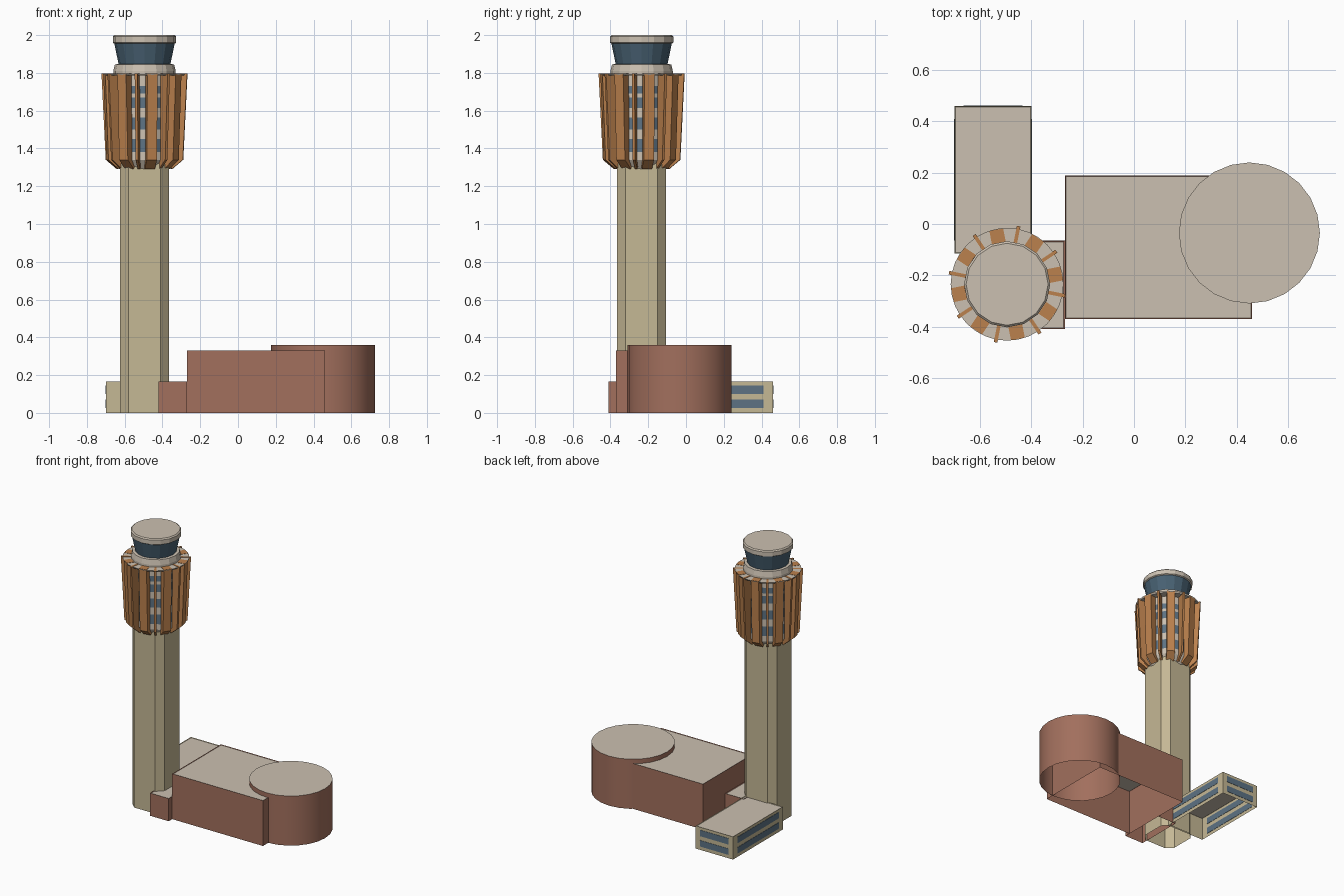
import bpy, bmesh, math
from mathutils import Matrix, Vector

if "Cube" in bpy.data.objects:
    bpy.data.objects.remove(bpy.data.objects["Cube"], do_unlink=True)


def material(name, rgb):
    m = bpy.data.materials.new(name)
    m.use_nodes = True
    m.diffuse_color = (*rgb, 1)
    m.node_tree.nodes["Principled BSDF"].inputs["Base Color"].default_value = (*rgb, 1)
    return m


CREAM = material("cream concrete", (0.56, 0.48, 0.30))
ROOF = material("pale grey roof", (0.60, 0.53, 0.44))
BRICK = material("brick brown", (0.36, 0.16, 0.11))
ORANGE = material("orange copper", (0.50, 0.22, 0.075))
GLASS = material("cab glass", (0.065, 0.12, 0.17))
WINDOW = material("window blue", (0.11, 0.17, 0.23))
TOWER = Vector((-0.495, -0.235, 0))


def finish(bm, name, mats, loc=(0, 0, 0)):
    bmesh.ops.recalc_face_normals(bm, faces=bm.faces)
    me = bpy.data.meshes.new(name)
    bm.to_mesh(me)
    bm.free()
    ob = bpy.data.objects.new(name, me)
    ob.location = loc
    bpy.context.collection.objects.link(ob)
    for m in mats:
        me.materials.append(m)
    return ob


def smooth(ob):
    bpy.ops.object.select_all(action="DESELECT")
    ob.select_set(True)
    bpy.context.view_layer.objects.active = ob
    bpy.ops.object.shade_smooth_by_angle(angle=math.radians(30))


def prism(name, outline, height, wall, rim=0.006):
    """Open-bottomed block with a roof inset behind a thin rim."""
    bm = bmesh.new()
    base = bm.faces.new([bm.verts.new((x, y, 0)) for x, y in outline])
    top = bmesh.ops.extrude_face_region(bm, geom=[base])["geom"]
    bmesh.ops.translate(bm, vec=(0, 0, height), verts=[g for g in top if isinstance(g, bmesh.types.BMVert)])
    low = [f for f in bm.faces if all(v.co.z < 0.001 for v in f.verts)]
    bmesh.ops.delete(bm, geom=low, context="FACES")
    roof = next(f for f in bm.faces if all(v.co.z > 0.001 for v in f.verts))
    if rim:
        bmesh.ops.inset_region(bm, faces=[roof], thickness=rim, depth=-rim / 2)
    roof.material_index = 1
    return finish(bm, name, [wall, ROOF])


def rect(x0, x1, y0, y1):
    return [(x0, y0), (x1, y0), (x1, y1), (x0, y1)]


def circle(x, y, r, n):
    return [(x + r * math.cos(math.tau * i / n), y + r * math.sin(math.tau * i / n)) for i in range(n)]


def turned(name, profile, mats, sides, rule=lambda z, level: 0):
    """Stack of rings around the tower axis, closed at both ends."""
    bm = bmesh.new()
    rings = [[bm.verts.new((x, y, z)) for x, y in circle(0, 0, r, sides)] for r, z in profile]
    for a, b in zip(rings, rings[1:]):
        for i in range(sides):
            j = (i + 1) % sides
            f = bm.faces.new((a[i], a[j], b[j], b[i]))
            f.material_index = rule(f.calc_center_median().z, abs(f.normal.z) > 0.9)
    bm.faces.new(rings[0])
    bm.faces.new(rings[-1])
    return finish(bm, name, mats, TOWER)


def plate(name, x0, x1, y0, y1, z0, z1, mat):
    bm = bmesh.new()
    bmesh.ops.create_cube(bm, size=1)
    size = Vector((x1 - x0, y1 - y0, z1 - z0))
    mid = Vector((x0 + x1, y0 + y1, z0 + z1)) / 2
    bmesh.ops.transform(bm, matrix=Matrix.Translation(mid) @ Matrix.Diagonal((*size, 1)), verts=bm.verts)
    return finish(bm, name, [mat])


def fin(name, outer, inner, width, angle):
    """Side profile in the radial plane, given a tangential width."""
    bm = bmesh.new()
    f = bm.faces.new([bm.verts.new((r, -width / 2, z)) for r, z in outer + inner[::-1]])
    new = bmesh.ops.extrude_face_region(bm, geom=[f])["geom"]
    bmesh.ops.translate(bm, vec=(0, width, 0), verts=[g for g in new if isinstance(g, bmesh.types.BMVert)])
    bmesh.ops.rotate(bm, cent=(0, 0, 0), matrix=Matrix.Rotation(math.radians(angle), 3, "Z"), verts=bm.verts)
    return finish(bm, name, [ORANGE], TOWER)


# Terminal blocks
prism("main_hall", rect(-0.27, 0.46, -0.37, 0.19), 0.33, BRICK)
prism("link_block", rect(-0.42, -0.27, -0.41, -0.065), 0.165, BRICK)
smooth(prism("round_hall", circle(0.45, -0.035, 0.275, 24), 0.36, BRICK, 0))

# Office wing with two window rows on three sides
X0, X1, Y0, Y1 = -0.70, -0.40, -0.115, 0.46
prism("office_wing", rect(X0, X1, Y0, Y1), 0.165, CREAM)
for z in (0.025, 0.1):
    for side, x in (("right", X0), ("left", X1)):
        plate(f"office_window_{side}", x - 0.002, x + 0.002, Y0 + 0.05, Y1 - 0.05, z, z + 0.045, WINDOW)
    plate("office_window_back", X0 + 0.035, X1 - 0.035, Y1 - 0.002, Y1 + 0.002, z, z + 0.045, WINDOW)

# Tower shaft with chamfered corners
h, c = 0.13, 0.085
octagon = [(h, -c), (h, c), (c, h), (-c, h), (-h, c), (-h, -c), (-c, -h), (c, -h)]
shaft = prism("tower_shaft", octagon, 1.32, CREAM, 0)
shaft.location = TOWER

# Window drum below the cab
ROWS = [(1.38, 1.45), (1.50, 1.565), (1.615, 1.67), (1.69, 1.73)]
levels = [(0.13, 1.29), (0.165, 1.34)] + [(0.165, z) for row in ROWS for z in row] + [(0.165, 1.785)]
turned("window_drum", levels, [ROOF, WINDOW], 16,
       lambda z, level: int(any(a < z < b for a, b in ROWS)))
turned("drum_roof", [(0.215, 1.785), (0.22, 1.795)], [ROOF], 32)

# Broad panels alternating with narrow projecting fins
for k in range(8):
    a = -90 + 45 * k
    fin("broad_panel", [(0.217, 1.797), (0.200, 1.34), (0.145, 1.292)],
        [(0.165, 1.797), (0.160, 1.34), (0.13, 1.31)], 0.055, a + 11.25)
    fin("narrow_fin", [(0.231, 1.797), (0.208, 1.34), (0.15, 1.292)],
        [(0.165, 1.797), (0.160, 1.34), (0.13, 1.31)], 0.014, a - 11.25)

# Control cab
turned("cab_base", [(0.165, 1.79), (0.165, 1.81), (0.157, 1.845), (0.135, 1.847)], [ROOF], 16)
turned("cab_glass", [(0.137, 1.845), (0.160, 1.957)], [GLASS], 16)
turned("cab_roof", [(0.160, 1.955), (0.168, 1.96), (0.168, 1.992), (0.160, 2.0)], [ROOF], 16)
